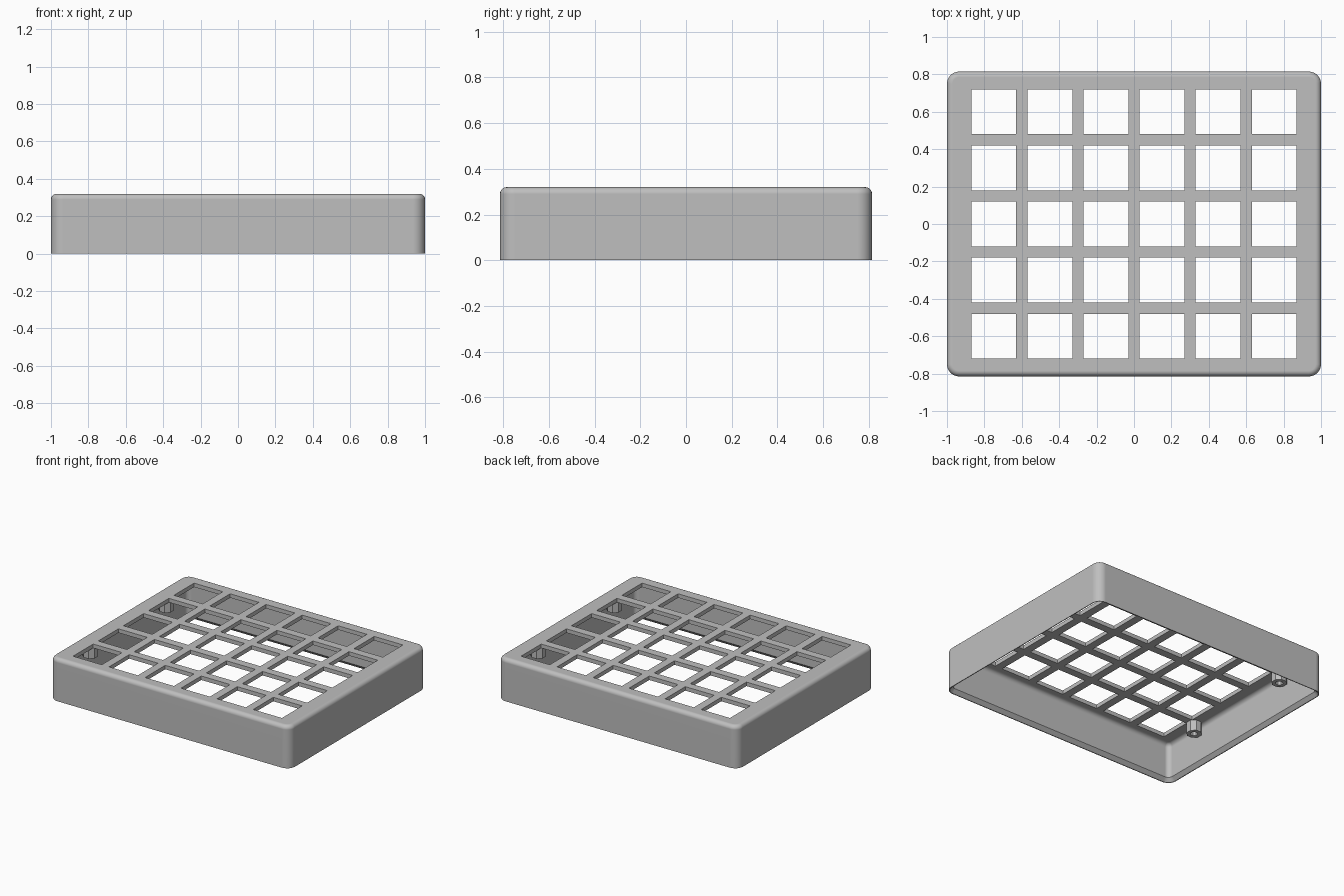
import bpy, bmesh, math

if "Cube" in bpy.data.objects:
    bpy.data.objects.remove(bpy.data.objects["Cube"])

HALF_X, HALF_Y, HEIGHT = 1.0, 0.815, 0.32
WALL, CORNER, FILLET = 0.03, 0.065, 0.03
PITCH, HOLE = 0.30, 0.24

grey = bpy.data.materials.new("light_grey")
grey.diffuse_color = (0.52, 0.52, 0.52, 1)
grey.use_nodes = True
grey.node_tree.nodes["Principled BSDF"].inputs["Base Color"].default_value = grey.diffuse_color


def make_object(name, bm):
    bmesh.ops.recalc_face_normals(bm, faces=bm.faces[:])
    mesh = bpy.data.meshes.new(name)
    bm.to_mesh(mesh)
    bm.free()
    mesh.materials.append(grey)
    obj = bpy.data.objects.new(name, mesh)
    bpy.context.collection.objects.link(obj)
    return obj


def activate(obj):
    bpy.ops.object.select_all(action='DESELECT')
    obj.select_set(True)
    bpy.context.view_layer.objects.active = obj


def bridge(bm, a, b):
    n = len(a)
    for i in range(n):
        bm.faces.new((a[i], a[(i + 1) % n], b[(i + 1) % n], b[i]))


def rounded_ring(bm, inset, z, steps=6):
    """Rounded rectangle moved inward by inset, at height z."""
    r = max(CORNER - inset, 0.004)
    cx, cy = HALF_X - inset - r, HALF_Y - inset - r
    ring = []
    for q, (sx, sy) in enumerate(((1, 1), (-1, 1), (-1, -1), (1, -1))):
        for k in range(steps + 1):
            a = math.pi / 2 * (q + k / steps)
            ring.append(bm.verts.new((sx * cx + r * math.cos(a),
                                      sy * cy + r * math.sin(a), z)))
    return ring


def fillet(inset, top, radius, steps=5):
    """Profile points (inset, z) of a rounded top edge, from wall to top."""
    pts = []
    for k in range(steps + 1):
        a = math.pi / 2 * k / steps
        pts.append((inset + radius * (1 - math.cos(a)),
                    top - radius * (1 - math.sin(a))))
    return pts


# Case shell: outer skin with rounded top, inner skin, chamfered bottom rim
bm = bmesh.new()
outer = [(0, 0)] + fillet(0, HEIGHT, FILLET)
inner = [(0.006, 0), (WALL, 0.027)] + fillet(WALL, HEIGHT - WALL, 0.03)
outer_rings = [rounded_ring(bm, i, z) for i, z in outer]
inner_rings = [rounded_ring(bm, i, z) for i, z in inner]
for rings in (outer_rings, inner_rings):
    for a, b in zip(rings, rings[1:]):
        bridge(bm, a, b)
    bm.faces.new(rings[-1])
bridge(bm, outer_rings[0], inner_rings[0])
case = make_object("case_shell", bm)

# Cutter for the 6 by 5 grid of square openings
bm = bmesh.new()
for col in range(6):
    for row in range(5):
        box = bmesh.ops.create_cube(bm, size=1)["verts"]
        bmesh.ops.scale(bm, vec=(HOLE, HOLE, 0.2), verts=box)
        bmesh.ops.translate(bm, verts=box, vec=((col - 2.5) * PITCH,
                                                (row - 2) * PITCH, HEIGHT))
cutter = make_object("opening_cutter", bm)
cutter.hide_render = True

cut = case.modifiers.new("openings", 'BOOLEAN')
cut.operation = 'DIFFERENCE'
cut.solver = 'EXACT'
cut.object = cutter
activate(case)
bpy.ops.object.modifier_apply(modifier=cut.name)
bpy.data.objects.remove(cutter)
bpy.ops.object.shade_smooth_by_angle(angle=math.radians(30))
weighted = case.modifiers.new("flat_panels", 'WEIGHTED_NORMAL')
weighted.keep_sharp = True


# Screw posts: eight-sided tubes hanging under the top panel
def screw_post(name, x, y, low=0.21, high=0.295, sides=8):
    bm = bmesh.new()

    def ring(r, z):
        return [bm.verts.new((x + r * math.cos(math.tau * (i + 0.5) / sides),
                              y + r * math.sin(math.tau * (i + 0.5) / sides), z))
                for i in range(sides)]

    loops = [ring(0.054, high), ring(0.054, low), ring(0.026, low), ring(0.026, high - 0.005)]
    for a, b in zip(loops, loops[1:]):
        bridge(bm, a, b)
    bm.faces.new(loops[0])
    bm.faces.new(loops[-1])
    make_object(name, bm)


for side_x, sx in (("left", -1), ("right", 1)):
    for side_y, sy in (("front", -1), ("back", 1)):
        screw_post(f"screw_post_{side_y}_{side_x}", sx * 0.914, sy * 0.452)
